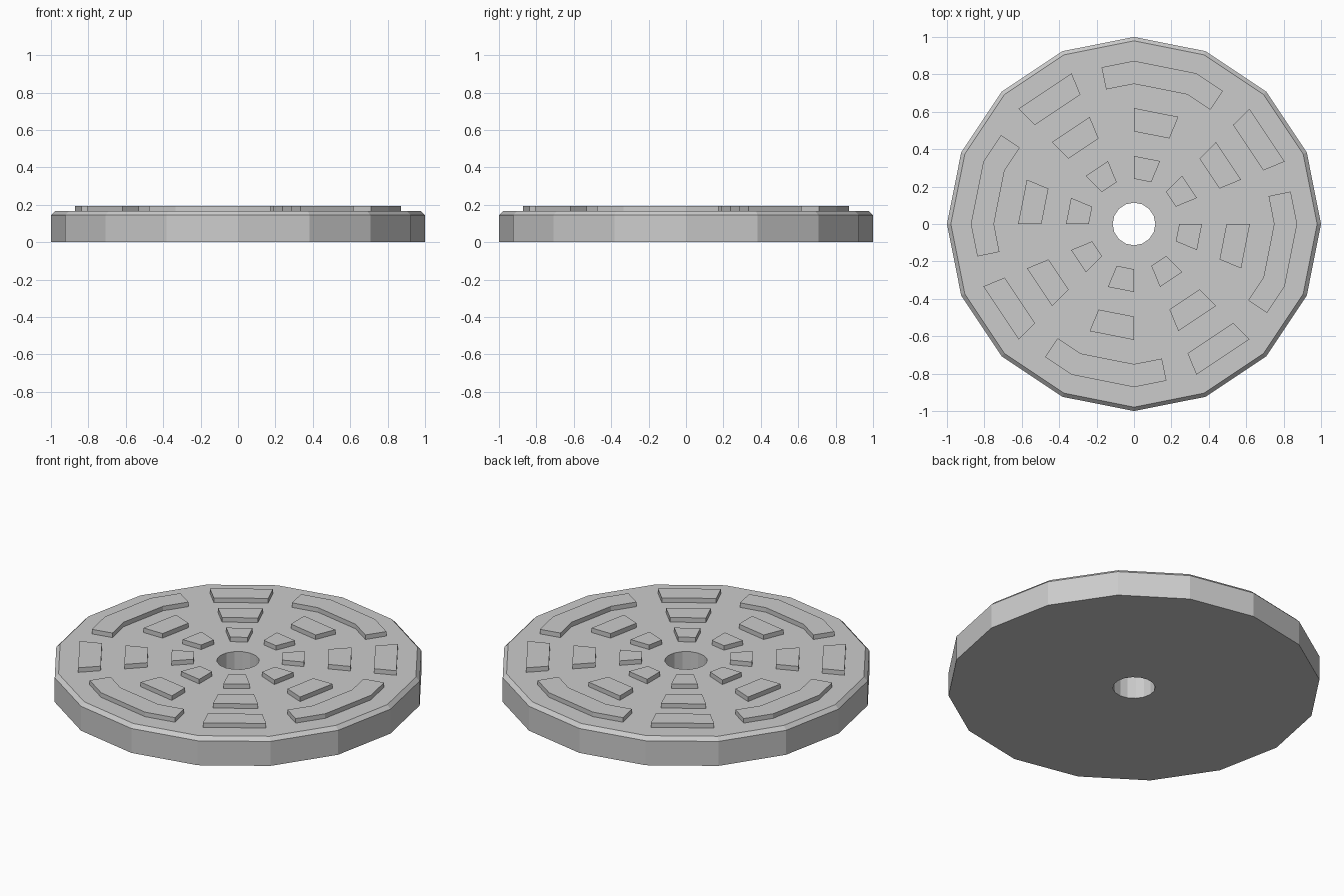
import bpy
import bmesh
from math import pi, cos, sin, floor, ceil
from mathutils import Vector

SIDES = 16
TOP, PAD_TOP = 0.166, 0.193

cube = bpy.data.objects.get("Cube")
if cube:
    bpy.data.objects.remove(cube, do_unlink=True)

grey = bpy.data.materials.new("plain grey")
grey.use_nodes = True
colour = (0.6, 0.6, 0.6, 1)
grey.diffuse_color = colour
grey.node_tree.nodes["Principled BSDF"].inputs["Base Color"].default_value = colour


def ring_point(radius, step, z):
    """Point on a 16-sided ring, counted clockwise from +y in sides."""
    def corner(k):
        a = pi / 2 - k * 2 * pi / SIDES
        return Vector((radius * cos(a), radius * sin(a), z))
    k = floor(step)
    return corner(k).lerp(corner(k + 1), step - k)


def finish(bm, name):
    bmesh.ops.recalc_face_normals(bm, faces=bm.faces)
    mesh = bpy.data.meshes.new(name)
    bm.to_mesh(mesh)
    bm.free()
    mesh.materials.append(grey)
    obj = bpy.data.objects.new(name, mesh)
    bpy.context.collection.objects.link(obj)


# Disc with chamfered rim and centre hole: a closed profile swept round
bm = bmesh.new()
profile = [(0.114, 0), (1, 0), (1, 0.145), (0.979, TOP), (0.114, TOP)]
rings = [[bm.verts.new(ring_point(r, s, z)) for s in range(SIDES)] for r, z in profile]
for i, ring in enumerate(rings):
    after = rings[(i + 1) % len(rings)]
    for s in range(SIDES):
        t = (s + 1) % SIDES
        bm.faces.new((ring[s], ring[t], after[t], after[s]))
finish(bm, "disc")


def add_pad(name, inner, outer, start, end):
    """Raised block following the ring from start to end."""
    steps = [start, *range(floor(start) + 1, ceil(end)), end]
    bm = bmesh.new()
    outline = [ring_point(outer, s, TOP) for s in steps]
    outline += [ring_point(inner, s, TOP) for s in reversed(steps)]
    base = bm.faces.new([bm.verts.new(p) for p in outline])
    top = bmesh.ops.extrude_face_region(bm, geom=[base])["geom"]
    bmesh.ops.translate(bm, vec=(0, 0, PAD_TOP - TOP),
                        verts=[v for v in top if isinstance(v, bmesh.types.BMVert)])
    # The hidden underside sits flush on the disc
    if base.is_valid:
        bmesh.ops.delete(bm, geom=[base], context="FACES_ONLY")
    finish(bm, name)


# Three rings of raised pads, repeated in each quarter
for q in range(4):
    first = q * SIDES // 4
    for name, inner, outer in (("inner", 0.242, 0.364), ("middle", 0.495, 0.62)):
        for s in (first, first + 2):
            add_pad(f"{name}_pad_{s}", inner, outer, s, s + 1)
    add_pad(f"outer_short_pad_{q}", 0.749, 0.872, first + 2, first + 3)
    add_pad(f"outer_long_pad_{q}", 0.749, 0.872, first - 0.52, first + 1.5)
